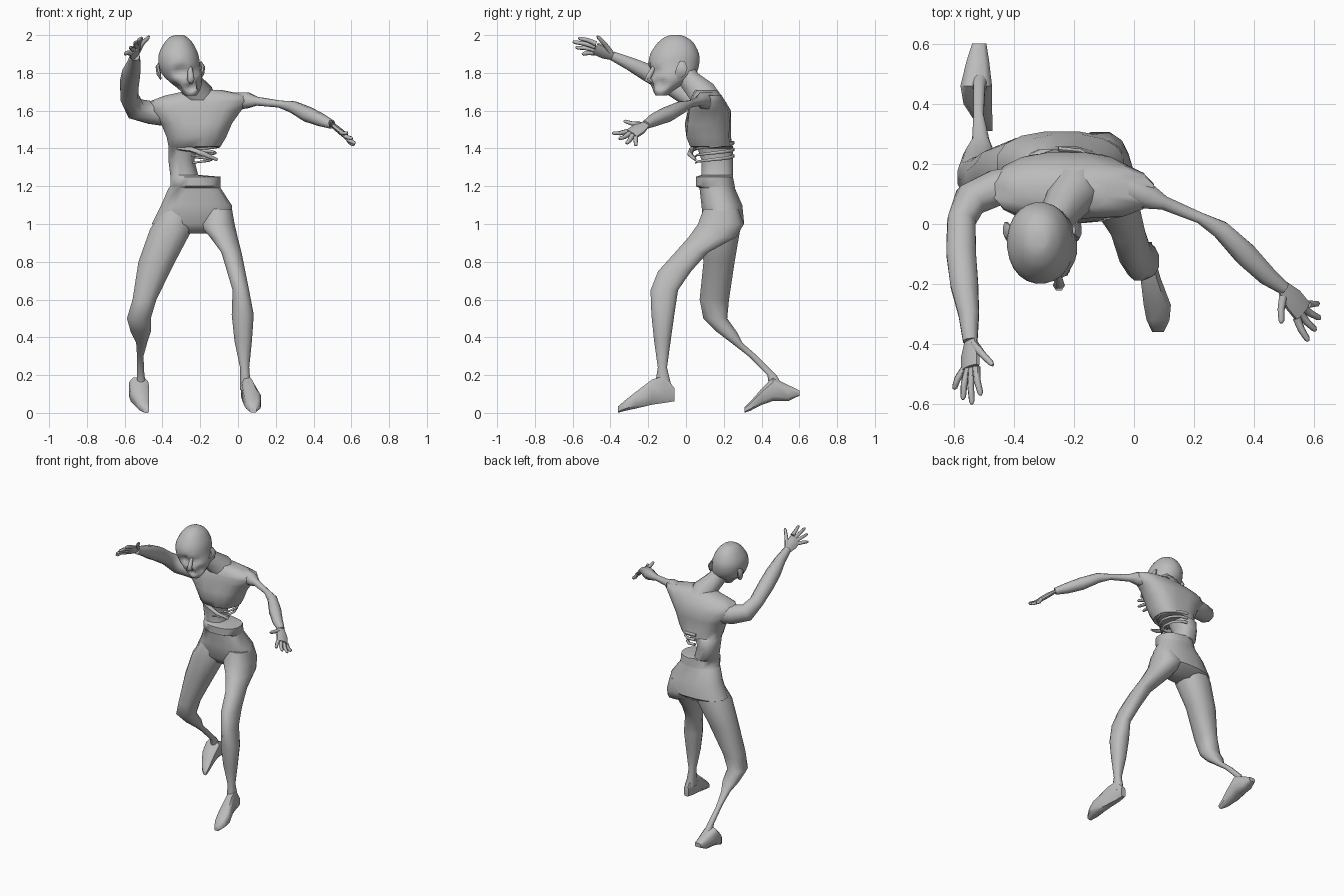
import bpy, bmesh, math
from mathutils import Vector

start_cube = bpy.data.objects.get("Cube")
if start_cube:
    bpy.data.objects.remove(start_cube, do_unlink=True)

skin = bpy.data.materials.new("grey_skin")
skin.use_nodes = True
grey = (.5, .5, .5, 1)
skin.diffuse_color = grey
skin.node_tree.nodes["Principled BSDF"].inputs["Base Color"].default_value = grey


def bridge_rings(name, rings, sharp=50):
    """Skin a list of vertex rings into one closed, shaded object."""
    bm = bmesh.new()
    loops = [[bm.verts.new(point) for point in ring] for ring in rings]
    sides = len(loops[0])
    for lower, upper in zip(loops, loops[1:]):
        for i in range(sides):
            j = (i + 1) % sides
            bm.faces.new((lower[i], lower[j], upper[j], upper[i]))
    bm.faces.new(loops[0][::-1])
    bm.faces.new(loops[-1])
    bmesh.ops.recalc_face_normals(bm, faces=bm.faces)
    mesh = bpy.data.meshes.new(name)
    bm.to_mesh(mesh)
    bm.free()
    mesh.materials.append(skin)
    obj = bpy.data.objects.new(name, mesh)
    bpy.context.collection.objects.link(obj)
    bpy.ops.object.select_all(action='DESELECT')
    bpy.context.view_layer.objects.active = obj
    obj.select_set(True)
    bpy.ops.object.shade_smooth_by_angle(angle=math.radians(sharp))
    return obj


def circle(sides, squareness=1.0):
    """Unit section; a lower squareness exponent gives a boxier outline."""
    for i in range(sides):
        angle = math.tau * (i + .5) / sides
        c, s = math.cos(angle), math.sin(angle)
        yield (math.copysign(abs(c) ** squareness, c),
               math.copysign(abs(s) ** squareness, s))


def refine(stations, steps):
    """Smoothly add stations between the given ones."""
    result = []
    last = len(stations) - 1
    for i in range(last):
        a, b, c, d = (stations[min(max(k, 0), last)] for k in range(i - 1, i + 3))
        for step in range(steps):
            t = step / steps
            result.append([q + t * (r - p + t * (2 * p - 5 * q + 4 * r - s
                           + t * (3 * (q - r) + s - p))) / 2
                           for p, q, r, s in zip(a, b, c, d)])
    return result + [stations[-1]]


def stack(name, stations, axis="z", sides=12, squareness=.85, steps=1, sharp=50):
    """Loft sections given as position, then low and high on the other two axes."""
    rings = []
    for t, a_low, a_high, b_low, b_high in refine(stations, steps):
        ring = []
        for u, v in circle(sides, squareness):
            a = (a_low + a_high + u * (a_high - a_low)) / 2
            b = (b_low + b_high + v * (b_high - b_low)) / 2
            ring.append((a, b, t) if axis == "z" else (a, t, b))
        rings.append(ring)
    return bridge_rings(name, rings, sharp)


def limb(name, stations, across=(0, 0, 1), sides=8, flatness=1.0):
    """Tube through points with a radius each; across sets the thin direction."""
    points = [Vector(s[:3]) for s in stations]
    rings = []
    for i, (point, station) in enumerate(zip(points, stations)):
        ahead = points[min(i + 1, len(points) - 1)] - points[max(i - 1, 0)]
        wide = ahead.cross(Vector(across)).normalized()
        thin = wide.cross(ahead).normalized()
        radius = station[3]
        rings.append([point + wide * u * radius + thin * v * radius * flatness
                      for u, v in circle(sides)])
    return bridge_rings(name, rings, 60)


def dent(obj, centre, radius, push):
    """Softly push the vertices near a point."""
    for vertex in obj.data.vertices:
        distance = (vertex.co - Vector(centre)).length
        if distance < radius:
            vertex.co += Vector(push) * (1 - (distance / radius) ** 2)


# Torso: hips, hollowed waist, chest and shoulders
torso = stack("torso", [
    (.95, -.36, -.12, .13, .25), (1, -.46, -.02, .09, .31),
    (1.1, -.41, -.03, .08, .3), (1.19, -.37, -.09, .07, .26),
    (1.2, -.36, -.09, .05, .26), (1.25, -.36, -.09, .05, .25),
    (1.26, -.36, -.21, .08, .25), (1.34, -.37, -.23, .08, .25),
    (1.4, -.37, -.21, .06, .25), (1.41, -.37, -.09, .02, .25),
    (1.46, -.38, -.06, 0, .25), (1.53, -.41, -.03, -.01, .25),
    (1.6, -.47, .02, 0, .24), (1.65, -.47, .07, .01, .21),
    (1.68, -.39, .07, .03, .19), (1.71, -.25, -.09, .05, .16)], sides=16)
# Chest hollow and spine groove
dent(torso, (-.2, 0, 1.6), .1, (0, .03, 0))
dent(torso, (-.2, .25, 1.5), .1, (0, -.02, 0))

# Neck
limb("neck", [(-.19, .13, 1.6, .1), (-.21, .09, 1.69, .08),
              (-.26, .02, 1.76, .06), (-.29, -.02, 1.83, .06)], across=(1, 0, 0))

# Head with sunken eyes, cheeks and mouth
head = stack("head", [
    (1.68, -.28, -.22, -.16, -.1), (1.71, -.31, -.2, -.18, -.06),
    (1.75, -.36, -.19, -.19, 0), (1.79, -.4, -.19, -.19, .05),
    (1.84, -.42, -.2, -.2, .07), (1.9, -.42, -.21, -.19, .07),
    (1.96, -.39, -.24, -.15, .04), (1.99, -.36, -.27, -.11, 0),
    (2, -.33, -.29, -.08, -.03)], sides=24, squareness=.95, steps=3)
for side in (-1, 1):
    dent(head, (-.255 + side * .045, -.18, 1.815), .04, (0, .035, 0))
    dent(head, (-.255 + side * .06, -.14, 1.74), .04, (-side * .02, .01, 0))
dent(head, (-.25, -.18, 1.725), .03, (0, .03, 0))
limb("nose", [(-.255, -.17, 1.83, .012), (-.25, -.195, 1.785, .017),
              (-.25, -.205, 1.765, .02), (-.25, -.18, 1.75, .012)],
     across=(1, 0, 0), sides=6)
for name, x, lean in (("right_ear", -.41, -1), ("left_ear", -.2, 1)):
    limb(name, [(x, -.05, 1.77, .012), (x + lean * .01, -.03, 1.8, .03),
                (x + lean * .015, -.02, 1.83, .03), (x, -.02, 1.86, .015)],
         across=(1, 0, 0), flatness=.4)

# Legs: the right trails behind on a thin shin, the left steps forward
stack("right_leg", [
    (1.08, -.4, -.24, .1, .28), (.97, -.47, -.24, .07, .29),
    (.8, -.53, -.33, .09, .26), (.6, -.56, -.43, .07, .23),
    (.5, -.59, -.46, .09, .22), (.43, -.57, -.46, .16, .27),
    (.37, -.54, -.48, .24, .3), (.3, -.535, -.5, .33, .38),
    (.2, -.535, -.495, .43, .48), (.13, -.54, -.48, .44, .52)])
stack("left_leg", [
    (1.08, -.18, -.03, .09, .28), (1, -.21, -.015, .06, .31),
    (.93, -.15, 0, .01, .27), (.85, -.09, .02, -.06, .12),
    (.75, -.06, .04, -.15, .03), (.65, -.03, .06, -.19, -.04),
    (.52, -.035, .085, -.185, -.06), (.38, -.02, .075, -.17, -.08),
    (.24, .01, .06, -.15, -.1), (.12, .01, .07, -.17, -.07)])

# Feet, heel to toe
stack("right_foot", [
    (.6, -.54, -.49, .09, .12), (.54, -.56, -.48, .06, .15),
    (.46, -.58, -.47, .06, .19), (.4, -.57, -.47, .04, .13),
    (.34, -.53, -.47, .01, .06), (.31, -.5, -.47, 0, .03)],
    axis="y", sides=8, squareness=.6)
stack("left_foot", [
    (-.06, .02, .06, .06, .13), (-.11, .015, .07, .05, .2),
    (-.18, .02, .09, .04, .18), (-.27, .03, .125, .02, .11),
    (-.32, .04, .12, .01, .07), (-.36, .06, .1, 0, .035)],
    axis="y", sides=8, squareness=.6)

# Arms
limb("right_arm", [
    (-.36, .13, 1.58, .07), (-.46, .12, 1.59, .065), (-.545, .08, 1.61, .06),
    (-.575, .01, 1.67, .05), (-.575, -.1, 1.745, .053),
    (-.565, -.2, 1.8, .05), (-.55, -.3, 1.85, .037), (-.545, -.39, 1.89, .026)])
limb("left_arm", [
    (-.02, .12, 1.65, .05), (.05, .09, 1.655, .045), (.1, .07, 1.65, .025),
    (.22, .02, 1.635, .02), (.29, -.02, 1.62, .033), (.37, -.1, 1.58, .042),
    (.44, -.17, 1.55, .035), (.5, -.215, 1.525, .023)])


def hand(side, wrist, palm_end, spread, tips):
    """Flat palm with jointed fingers; the first tip belongs to the thumb."""
    wrist, palm_end, spread = map(Vector, (wrist, palm_end, spread))
    normal = (palm_end - wrist).cross(spread)
    middle = wrist.lerp(palm_end, .5)
    limb(side + "_palm", [(*wrist, .025), (*middle, .042), (*palm_end, .042)],
         across=normal, flatness=.4)
    for i, tip in enumerate(map(Vector, tips)):
        if i == 0:
            root = wrist.lerp(palm_end, .2) + spread * .02
        else:
            root = palm_end + spread * (.055 - .022 * i)
        knuckle = root.lerp(tip, .5) + normal.normalized() * .006
        limb(f"{side}_finger_{i}", [(*root, .014), (*knuckle, .012),
                                    (*root.lerp(tip, .9), .01), (*tip, .005)],
             across=normal, sides=6)


# Hands
hand("right", (-.545, -.38, 1.885), (-.545, -.48, 1.93), (.62, .1, .75),
     [(-.47, -.47, 1.995), (-.51, -.57, 1.985), (-.54, -.6, 1.965),
      (-.57, -.585, 1.935), (-.6, -.55, 1.9)])
hand("left", (.495, -.21, 1.53), (.56, -.29, 1.475), (-.55, -.7, .45),
     [(.49, -.33, 1.545), (.58, -.39, 1.48), (.605, -.355, 1.45),
      (.62, -.315, 1.425), (.615, -.265, 1.415)])

# Bare ribs curling around the open left side
for i in range(3):
    z = 1.43 - .035 * i
    reach = .13 - .02 * i
    path = []
    for k in range(7):
        turn = math.radians(100 - 33 * k)
        path.append((-.23 + reach * math.cos(turn), .15 + .1 * math.sin(turn),
                     z - .006 * k, .011 - .001 * k))
    limb(f"rib_{i}", path, sides=6)

# Torn gut strand hanging at the front of the hollow
limb("gut_strand", [(-.32, .06, 1.4, .008), (-.25, .03, 1.395, .014),
                    (-.18, .02, 1.37, .014), (-.11, .05, 1.34, .008)], sides=6)
